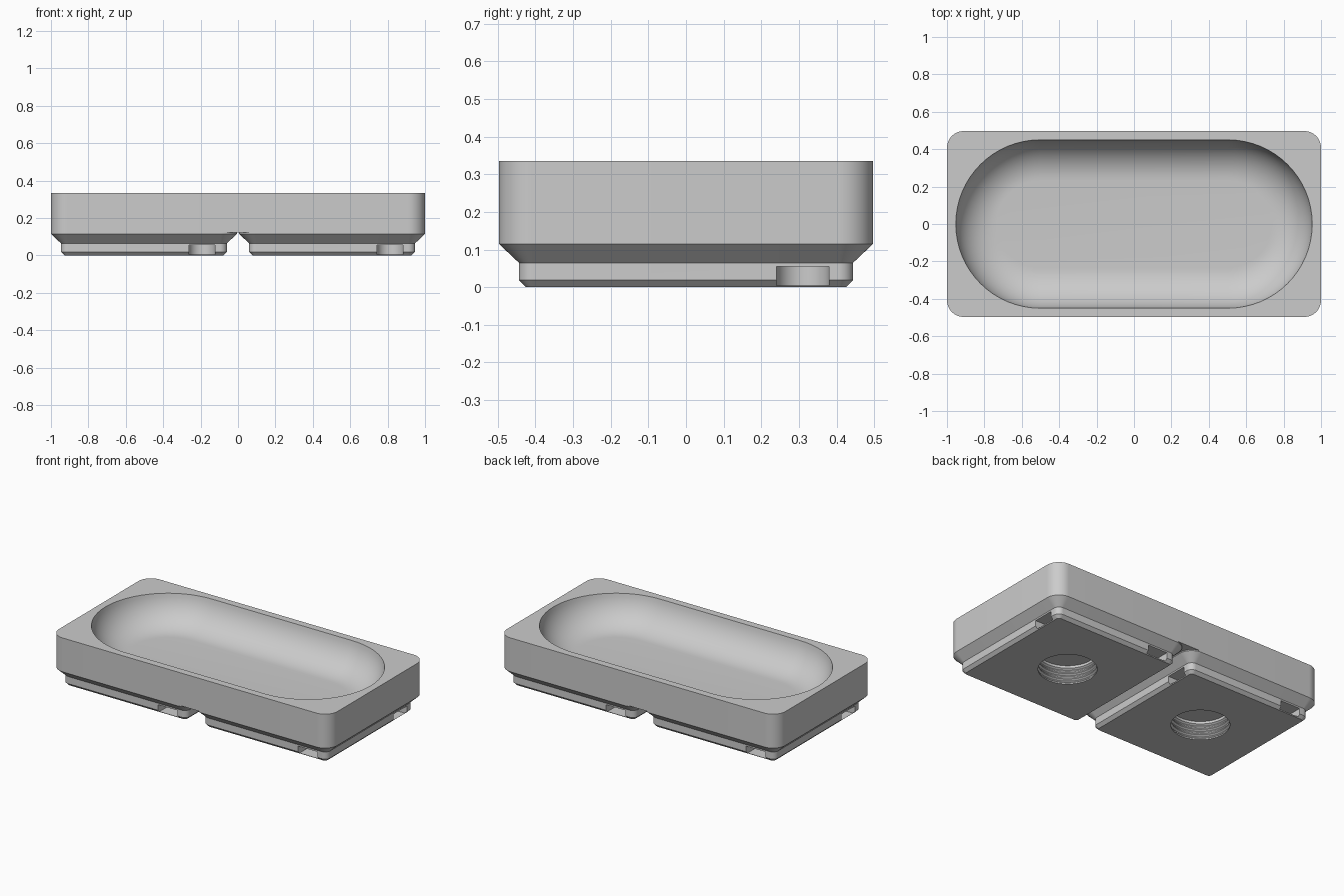
import bpy, bmesh, math
from mathutils import Matrix

if "Cube" in bpy.data.objects:
    bpy.data.objects.remove(bpy.data.objects["Cube"], do_unlink=True)

grey = bpy.data.materials.new("plain grey")
grey.use_nodes = True
grey.diffuse_color = (0.6, 0.6, 0.6, 1)
grey.node_tree.nodes["Principled BSDF"].inputs["Base Color"].default_value = (0.6, 0.6, 0.6, 1)


def ring(hx, hy, r, z, steps=16):
    """Rounded rectangle outline with half sizes hx, hy and corner radius r."""
    pts = []
    for q, (sx, sy) in enumerate([(1, 1), (-1, 1), (-1, -1), (1, -1)]):
        for i in range(steps + 1):
            a = (q + i / steps) * math.pi / 2
            pts.append((sx * (hx - r) + r * math.cos(a), sy * (hy - r) + r * math.sin(a), z))
    return pts


def loft(name, rings, matrix=Matrix()):
    """Skin a stack of outlines and cap both ends."""
    bm = bmesh.new()
    loops = [[bm.verts.new(p) for p in pts] for pts in rings]
    for a, b in zip(loops, loops[1:]):
        for i in range(len(a)):
            j = (i + 1) % len(a)
            bm.faces.new((a[i], a[j], b[j], b[i]))
    bm.faces.new(loops[0][::-1])
    bm.faces.new(loops[-1])
    bmesh.ops.remove_doubles(bm, verts=bm.verts, dist=1e-5)
    bmesh.ops.recalc_face_normals(bm, faces=bm.faces)
    bmesh.ops.transform(bm, matrix=matrix, verts=bm.verts)
    mesh = bpy.data.meshes.new(name)
    bm.to_mesh(mesh)
    bm.free()
    mesh.materials.append(grey)
    obj = bpy.data.objects.new(name, mesh)
    bpy.context.collection.objects.link(obj)
    return obj


def activate(obj):
    bpy.ops.object.select_all(action="DESELECT")
    obj.select_set(True)
    bpy.context.view_layer.objects.active = obj


def cut(obj, cutter):
    mod = obj.modifiers.new("cut", "BOOLEAN")
    mod.operation, mod.solver, mod.object = "DIFFERENCE", "EXACT", cutter
    activate(obj)
    bpy.ops.object.modifier_apply(modifier=mod.name)
    bpy.data.objects.remove(cutter, do_unlink=True)


def smooth(obj):
    activate(obj)
    bpy.ops.object.shade_smooth_by_angle(angle=math.radians(25))


# Tray body: outer wall, flat rim and a stadium-shaped dish with a rounded floor
base, top, floor, fillet = 0.122, 0.335, 0.15, 0.22
outline = [ring(1, 0.497, 0.09, base), ring(1, 0.497, 0.09, top)]
start = math.acos((top - floor) / fillet - 1 + 1e-9) if top - floor > fillet else \
    math.asin((fillet - (top - floor)) / fillet)
steps = 14
for i in range(steps + 1):
    a = start + (math.pi / 2 - start) * i / steps
    d = fillet * (math.cos(start) - math.cos(a))
    z = floor + fillet * (1 - math.sin(a))
    outline.append(ring(0.953 - d, 0.45 - d, 0.45 - d, z))
smooth(loft("tray_body", outline))

# Two stepped feet, each with four side slots and a threaded socket
foot_profile = [(0.425, 0.019, 0), (0.444, 0.038, 0.019), (0.444, 0.038, 0.065),
                (0.497, 0.09, 0.115), (0.497, 0.09, base)]
for side, x in (("right", -0.503), ("left", 0.503)):
    place = Matrix.Translation((x, 0, 0))
    foot = loft(side + "_foot", [ring(h, h, r, z) for h, r, z in foot_profile], place)

    for k in range(4):
        turn = place @ Matrix.Rotation(k * math.pi / 2, 4, "Z") @ Matrix.Translation((0.31, -0.41, 0))
        cut(foot, loft("slot_cutter", [ring(0.07, 0.17, 0.07, z) for z in (0.005, 0.055)], turn))

    # Socket wall with alternating ridges and grooves
    thread = [(0.172, -0.02), (0.172, 0.008)]
    for n in range(3):
        z = 0.012 + n * 0.036
        thread += [(0.184, z + 0.008), (0.184, z + 0.014), (0.172, z + 0.022), (0.172, z + 0.028)]
    thread.append((0.172, base + 0.02))
    cut(foot, loft("socket_cutter", [ring(r, r, r, z, 12) for r, z in thread], place))
    smooth(foot)
